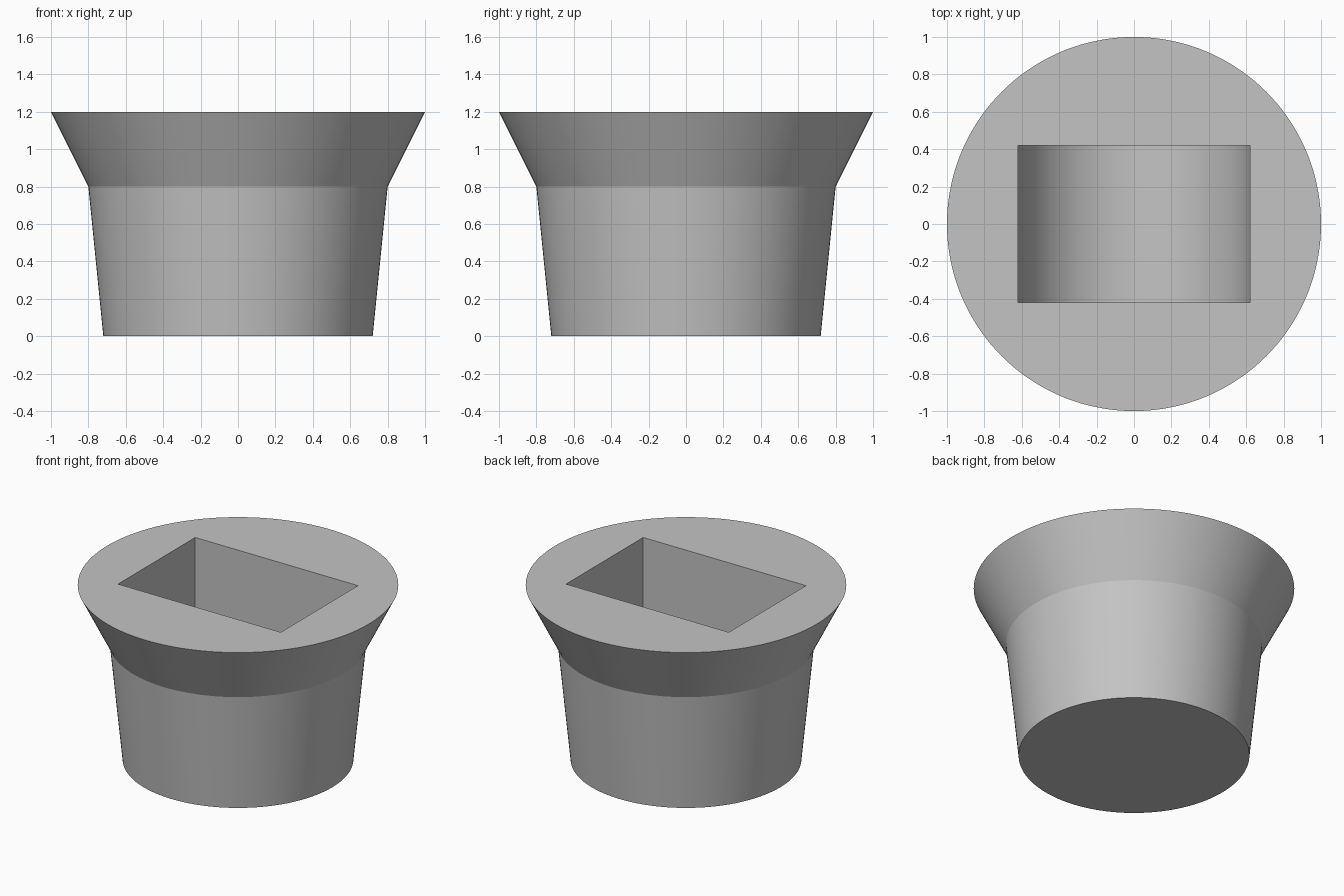
import bpy
import bmesh
from math import pi, sin, cos, radians

cube = bpy.data.objects.get("Cube")
if cube:
    bpy.data.objects.remove(cube, do_unlink=True)

# One flat grey
grey = bpy.data.materials.new("plain_grey")
grey.use_nodes = True
colour = (0.55, 0.55, 0.55, 1)
grey.diffuse_color = colour
grey.node_tree.nodes["Principled BSDF"].inputs["Base Color"].default_value = colour

SIDES = 144


def make_object(name, bm):
    bmesh.ops.recalc_face_normals(bm, faces=bm.faces)
    mesh = bpy.data.meshes.new(name)
    bm.to_mesh(mesh)
    bm.free()
    mesh.materials.append(grey)
    obj = bpy.data.objects.new(name, mesh)
    bpy.context.collection.objects.link(obj)
    return obj


def turned_solid(name, profile):
    """Closed solid of revolution from (radius, height) pairs."""
    bm = bmesh.new()
    rings = [[bm.verts.new((r * cos(2 * pi * i / SIDES), r * sin(2 * pi * i / SIDES), z))
              for i in range(SIDES)] for r, z in profile]
    for low, high in zip(rings, rings[1:]):
        for i in range(SIDES):
            j = (i + 1) % SIDES
            bm.faces.new((low[i], low[j], high[j], high[i]))
    bm.faces.new(rings[0])
    bm.faces.new(rings[-1])
    return make_object(name, bm)


def trough_cutter(name, half_x, half_y, centre_z, top_z, steps=64):
    """Straight-sided slot with a half-round floor running along y."""
    outline = [(half_x, top_z)]
    outline += [(half_x * cos(pi * i / steps), centre_z - half_x * sin(pi * i / steps))
                for i in range(steps + 1)]
    outline.append((-half_x, top_z))
    bm = bmesh.new()
    face = bm.faces.new([bm.verts.new((x, -half_y, z)) for x, z in outline])
    moved = bmesh.ops.extrude_face_region(bm, geom=[face])["geom"]
    bmesh.ops.translate(bm, vec=(0, 2 * half_y, 0),
                        verts=[v for v in moved if isinstance(v, bmesh.types.BMVert)])
    return make_object(name, bm)


# Tapered body with flared collar
body = turned_solid("flared_body", [(0.72, 0), (0.80, 0.80), (1.0, 1.2)])

# Rectangular pocket with rounded floor
cutter = trough_cutter("pocket_cutter", 0.62, 0.42, 0.73, 1.4)
cutter.hide_render = True
cut = body.modifiers.new("pocket", 'BOOLEAN')
cut.operation = 'DIFFERENCE'
cut.solver = 'EXACT'
cut.object = cutter

bpy.ops.object.select_all(action='DESELECT')
body.select_set(True)
bpy.context.view_layer.objects.active = body
bpy.ops.object.modifier_apply(modifier=cut.name)
bpy.data.objects.remove(cutter, do_unlink=True)
bpy.ops.object.shade_smooth_by_angle(angle=radians(12))
